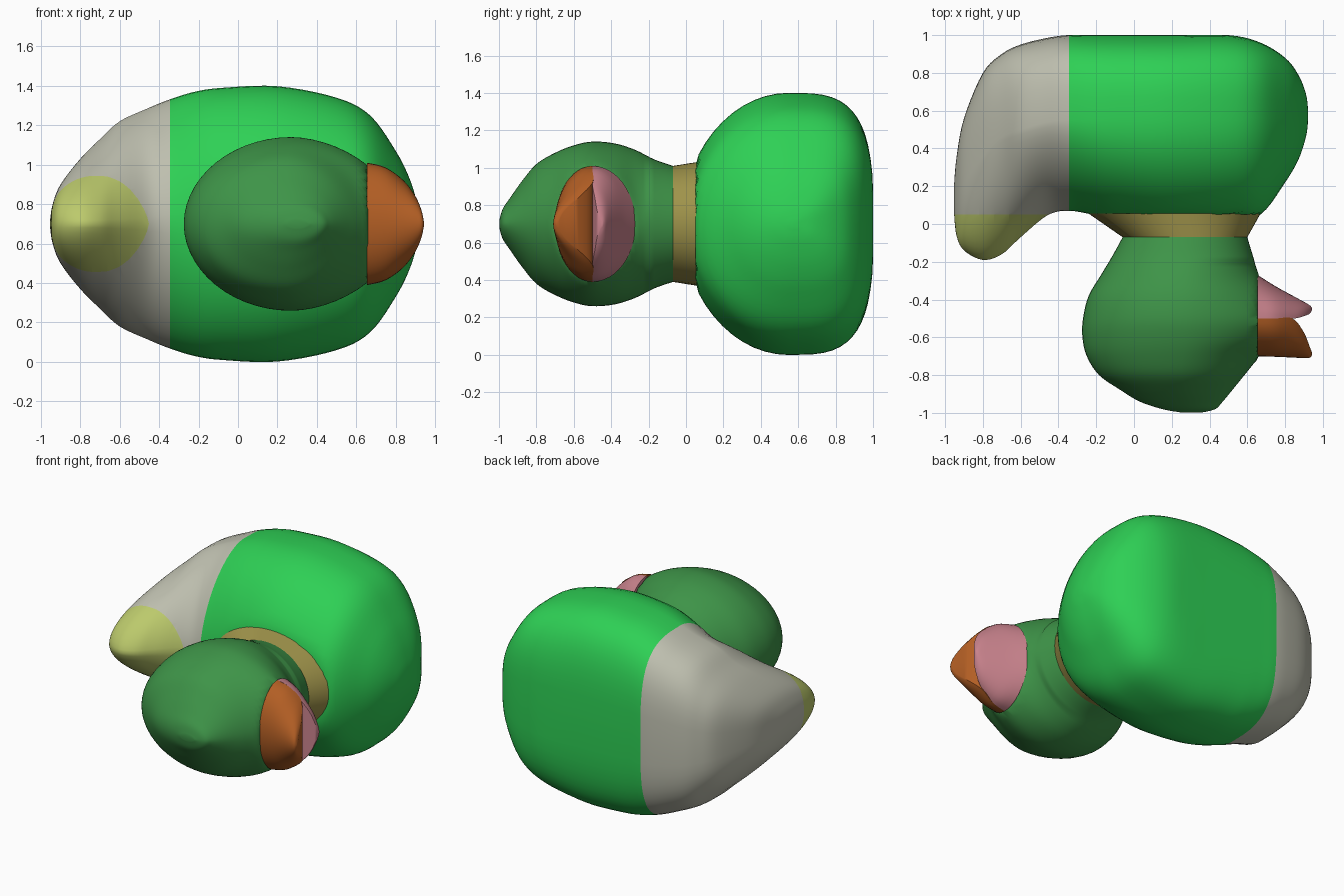
import bpy, bmesh, math

cube = bpy.data.objects.get("Cube")
if cube:
    bpy.data.objects.remove(cube, do_unlink=True)

MID = 0.70  # height of the symmetry plane


def material(name, r, g, b):
    lin = [((c / 255 + 0.055) / 1.055) ** 2.4 for c in (r, g, b)] + [1.0]
    m = bpy.data.materials.new(name)
    m.use_nodes = True
    m.diffuse_color = lin
    m.node_tree.nodes["Principled BSDF"].inputs["Base Color"].default_value = lin
    return m


GREEN = material("bright green", 46, 208, 85)
GREY = material("warm grey", 190, 191, 175)
YELLOW = material("pale yellow green", 188, 202, 108)
OLIVE = material("olive", 162, 150, 76)
DARK = material("dark green", 62, 148, 72)
ORANGE = material("burnt orange", 178, 94, 36)
PINK = material("dusty pink", 200, 130, 140)


def smooth_rows(rows, steps):
    """Catmull-Rom interpolation through the section rows."""
    out = []
    for i in range(len(rows) - 1):
        quad = [rows[max(0, min(len(rows) - 1, i + k))] for k in (-1, 0, 1, 2)]
        for s in range(steps):
            t = s / steps
            out.append([0.5 * (2 * b + (c - a) * t + (2 * a - 5 * b + 4 * c - d) * t * t
                               + (3 * b - a - 3 * c + d) * t ** 3)
                        for a, b, c, d in zip(*quad)])
    return out + [list(rows[-1])]


def power(v, e):
    return math.copysign(abs(v) ** e, v)


def loft(name, rows, section, mats, steps=5, cuts=(), rule=None, angle=40):
    """Skin closed sections; section(row) returns a ring of points."""
    bm = bmesh.new()
    rings = [[bm.verts.new(p) for p in section(r)] for r in smooth_rows(rows, steps)]
    n = len(rings[0])
    for a, b in zip(rings, rings[1:]):
        for i in range(n):
            j = (i + 1) % n
            bm.faces.new((a[i], a[j], b[j], b[i]))
    bm.faces.new(rings[0])
    bm.faces.new(rings[-1])
    bmesh.ops.remove_doubles(bm, verts=bm.verts, dist=0.0005)
    for co, no in cuts:
        bmesh.ops.bisect_plane(bm, geom=bm.verts[:] + bm.edges[:] + bm.faces[:],
                               plane_co=co, plane_no=no)
    bmesh.ops.recalc_face_normals(bm, faces=bm.faces)
    if rule:
        for f in bm.faces:
            f.material_index = rule(f.calc_center_median())
    me = bpy.data.meshes.new(name)
    bm.to_mesh(me)
    bm.free()
    for m in mats:
        me.materials.append(m)
    ob = bpy.data.objects.new(name, me)
    bpy.context.collection.objects.link(ob)
    bpy.ops.object.select_all(action='DESELECT')
    ob.select_set(True)
    bpy.context.view_layer.objects.active = ob
    bpy.ops.object.shade_smooth_by_angle(angle=math.radians(angle))
    return ob


ANGLES = [2 * math.pi * i / 56 for i in range(56)]


# Body and tail: sections across x, squarer towards the flat base at y = 1
def body_section(row):
    x, top, base, w, m, e_top = row
    pts = []
    for a in ANGLES:
        c, s = math.cos(a), math.sin(a)
        e = e_top if s < 0 else 0.6
        y = m + (base - m if s > 0 else m - top) * power(s, e)
        if x > -0.45:
            y = max(y, 0.05)
        pts.append((x, min(y, 1.0), MID + w * power(c, e)))
    return pts


# x, top, base, half width, y of widest point, roundness of the upper half
body_rows = [
    (-0.953, 0.06, 0.20, 0.02, 0.12, 1.0), (-0.94, -0.06, 0.35, 0.10, 0.15, 1.0),
    (-0.90, -0.14, 0.56, 0.20, 0.22, 1.1), (-0.80, -0.19, 0.80, 0.33, 0.36, 1.3),
    (-0.70, -0.16, 0.90, 0.43, 0.46, 1.4), (-0.60, -0.07, 0.95, 0.52, 0.50, 1.4),
    (-0.46, 0.045, 0.985, 0.585, 0.54, 1.3), (-0.35, 0.07, 1.0, 0.63, 0.55, 1.15),
    (-0.22, 0.05, 1.0, 0.67, 0.55, 1.05), (-0.08, 0.02, 1.0, 0.69, 0.55, 1.0),
    (0.2, -0.02, 1.0, 0.698, 0.55, 1.0), (0.5, 0.0, 1.0, 0.64, 0.55, 1.0),
    (0.67, 0.05, 0.96, 0.55, 0.56, 1.0), (0.80, 0.22, 0.88, 0.37, 0.56, 1.0),
    (0.87, 0.34, 0.79, 0.23, 0.57, 1.0), (0.91, 0.46, 0.69, 0.10, 0.57, 1.0),
    (0.922, 0.55, 0.60, 0.02, 0.575, 1.0),
]
loft("body_and_tail", body_rows, body_section, [GREEN, GREY, YELLOW],
     cuts=[((-0.345, 0, 0), (1, 0, 0)), ((0, 0.049, 0), (0, 1, 0))],
     rule=lambda c: 0 if c.x > -0.345 else (2 if c.y < 0.049 else 1))


# Neck and head: sections across y, cut flat where the beak begins
def head_section(row):
    y, left, right, w, cx = row
    pts = []
    for a in ANGLES:
        c, s = math.cos(a), math.sin(a)
        e = 1.1 if c > 0 and y < -0.2 else 1.0
        x = cx + (right - cx if c > 0 else cx - left) * power(c, e)
        pts.append((min(x, 0.66) if y < -0.08 else x, y, MID + w * power(s, e)))
    return pts


loft("neck_ring", [(0.055, -0.24, 0.67, 0.33, 0.215), (-0.07, -0.06, 0.60, 0.31, 0.27)],
     head_section, [OLIVE], steps=1)

head_rows = [
    (-0.07, -0.06, 0.60, 0.31, 0.27), (-0.17, -0.115, 0.63, 0.345, 0.27),
    (-0.27, -0.175, 0.665, 0.395, 0.27), (-0.38, -0.24, 0.76, 0.43, 0.27),
    (-0.50, -0.27, 0.83, 0.44, 0.27), (-0.60, -0.273, 0.79, 0.42, 0.27),
    (-0.70, -0.25, 0.67, 0.38, 0.26), (-0.80, -0.185, 0.585, 0.32, 0.25),
    (-0.88, -0.07, 0.52, 0.225, 0.25), (-0.94, 0.03, 0.47, 0.14, 0.27),
    (-0.98, 0.15, 0.43, 0.08, 0.29), (-0.998, 0.25, 0.36, 0.02, 0.30),
]
loft("head", head_rows, head_section, [DARK])


# Beak halves: half-oval sections across x
def beak_section(row):
    x, inner, outer, w = row
    return [(x, inner + (outer - inner) * math.sin(math.pi * i / 24),
             MID + w * math.cos(math.pi * i / 24)) for i in range(25)]


loft("upper_beak", [(0.655, -0.5, -0.70, 0.31), (0.75, -0.5, -0.703, 0.285),
                    (0.84, -0.5, -0.707, 0.22), (0.90, -0.575, -0.71, 0.14),
                    (0.93, -0.65, -0.708, 0.07), (0.942, -0.68, -0.695, 0.015)],
     beak_section, [ORANGE], steps=4)
loft("lower_beak", [(0.655, -0.5, -0.27, 0.31), (0.75, -0.5, -0.33, 0.285),
                    (0.85, -0.5, -0.385, 0.205), (0.90, -0.487, -0.412, 0.14),
                    (0.93, -0.475, -0.43, 0.07), (0.942, -0.455, -0.443, 0.015)],
     beak_section, [PINK], steps=4)
